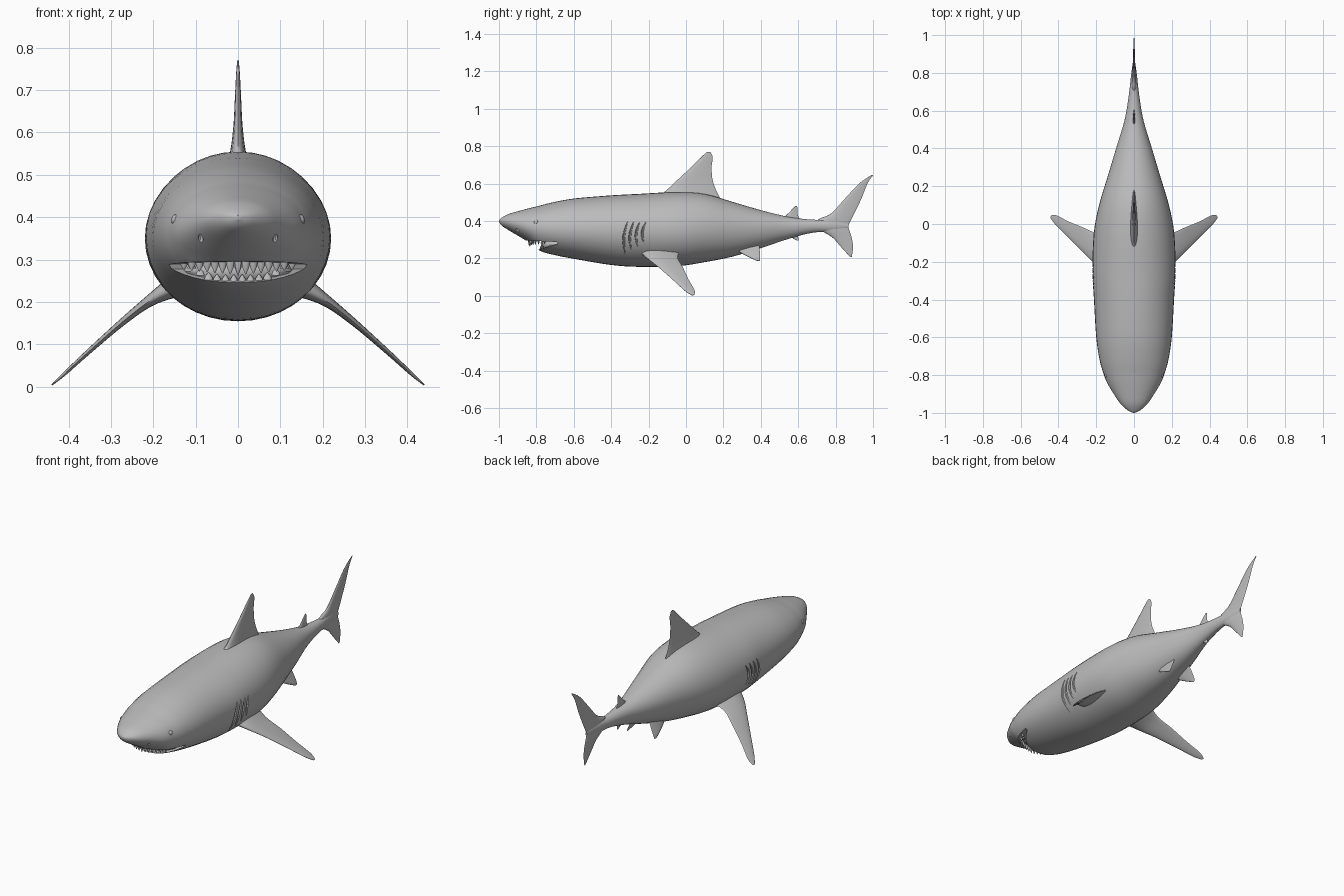
import bpy, bmesh, math
from mathutils import Vector
from mathutils.bvhtree import BVHTree

if "Cube" in bpy.data.objects:
    bpy.data.objects.remove(bpy.data.objects["Cube"])

grey = bpy.data.materials.new("shark grey")
grey.diffuse_color = (0.5, 0.5, 0.5, 1)
grey.use_nodes = True
grey.node_tree.nodes["Principled BSDF"].inputs["Base Color"].default_value = grey.diffuse_color


def loft(bm, rings):
    """Skin a list of equal point rings and cap both ends."""
    vs = [[bm.verts.new(p) for p in r] for r in rings]
    n = len(vs[0])
    for a, b in zip(vs, vs[1:]):
        for i in range(n):
            j = (i + 1) % n
            bm.faces.new((a[i], a[j], b[j], b[i]))
    bm.faces.new(vs[0])
    bm.faces.new(vs[-1])


def finish(name, bm, angle=40):
    bmesh.ops.recalc_face_normals(bm, faces=bm.faces)
    me = bpy.data.meshes.new(name)
    bm.to_mesh(me)
    bm.free()
    me.materials.append(grey)
    smooth(me, angle)
    ob = bpy.data.objects.new(name, me)
    bpy.context.collection.objects.link(ob)
    return ob


def smooth(me, angle):
    me.shade_smooth()
    me.set_sharp_from_angle(angle=math.radians(angle))


def spline(pts, sub):
    """Catmull-Rom through tuples of any length."""
    pts = [Vector(p) for p in pts]
    out = []
    for i in range(len(pts) - 1):
        p0, p1, p2 = pts[max(i - 1, 0)], pts[i], pts[i + 1]
        p3 = pts[min(i + 2, len(pts) - 1)]
        for k in range(sub):
            t = k / sub
            out.append(0.5 * (2 * p1 + (p2 - p0) * t + (2 * p0 - 5 * p1 + 4 * p2 - p3) * t * t
                              + (3 * p1 - p0 - 3 * p2 + p3) * t ** 3))
    return out + [pts[-1]]


def ellipsoid(bm, centre, radii):
    r = bmesh.ops.create_uvsphere(bm, u_segments=16, v_segments=10, radius=1)
    for v in r["verts"]:
        v.co = Vector(centre) + Vector(a * b for a, b in zip(v.co, radii))


# Body stations: y, bottom z, top z, widest z, half width
STATIONS = [
    (-1.0, .395, .405, .40, .004), (-.985, .375, .418, .40, .035),
    (-.95, .352, .437, .395, .073), (-.9, .322, .452, .385, .107),
    (-.84, .285, .468, .37, .143), (-.79, .245, .48, .365, .162),
    (-.72, .222, .498, .36, .182), (-.6, .198, .52, .355, .2),
    (-.4, .165, .537, .35, .212), (-.25, .155, .545, .35, .22),
    (-.05, .158, .555, .35, .213), (.1, .18, .545, .36, .185),
    (.25, .21, .502, .365, .14), (.4, .255, .458, .365, .095),
    (.55, .305, .422, .37, .05), (.68, .338, .407, .374, .028),
    (.8, .345, .405, .375, .014), (.87, .365, .385, .375, .004)]
N = 40
rings = []
for y, zb, zt, zm, w in spline(STATIONS, 4):
    ring = []
    for i in range(N):
        a = math.tau * i / N
        s = math.sin(a)
        ring.append((w * math.cos(a), y, zm + s * ((zt - zm) if s > 0 else (zm - zb))))
    rings.append(ring)
bm = bmesh.new()
loft(bm, rings)
bmesh.ops.recalc_face_normals(bm, faces=bm.faces)
skin = BVHTree.FromBMesh(bm)
body = finish("body", bm)


def from_side(y, z, s):
    return skin.ray_cast(Vector((s * 2, y, z)), Vector((-s, 0, 0)))[0]


def from_front(x, z):
    return skin.ray_cast(Vector((x, -3, z)), Vector((0, 1, 0)))[0]


def carve(cutter):
    mod = body.modifiers.new("cut", 'BOOLEAN')
    mod.operation = 'DIFFERENCE'
    mod.solver = 'EXACT'
    mod.object = cutter
    bpy.context.view_layer.objects.active = body
    bpy.ops.object.modifier_apply(modifier=mod.name)
    bpy.data.objects.remove(cutter)


# Mouth opening: a wedge cut across the head
WEDGE = [(-.95, .30), (-.69, .288), (-.685, .278), (-.74, .262), (-.80, .243), (-.95, .22)]
bm = bmesh.new()
loft(bm, [[(x, y, z) for y, z in WEDGE] for x in (-.3, .3)])
carve(finish("mouth_cutter", bm))

# Gill slits and nostrils: shallow grooves in the skin
bm = bmesh.new()
for s in (-1, 1):
    for i in range(4):
        path = []
        for k in range(11):
            t = k / 10
            z = .225 + .02 * i + t * (.17 - .02 * i)
            y = -.325 + .033 * i - .014 * math.sin(math.pi * t) + .012 * t
            r = .002 + .005 * math.sin(math.pi * t)
            path.append((from_side(y, z, s), r))
        loft(bm, [[p + Vector((r * 1.3 * math.cos(a), r * math.sin(a), 0))
                   for a in (math.tau * j / 8 for j in range(8))] for p, r in path])
    ellipsoid(bm, from_front(s * .088, .35), (.006, .012, .013))
carve(finish("groove_cutter", bm))
smooth(body.data, 35)

# Mouth lining that closes the inside of the jaws
bm = bmesh.new()
ellipsoid(bm, (0, -.69, .272), (.13, .085, .045))
finish("mouth_lining", bm)

# Teeth following the jaw outlines
for name, count, half, height in (("upper_teeth", 15, .14, -.036), ("lower_teeth", 12, .12, .024)):
    bm = bmesh.new()
    for i in range(count):
        x = half * (2 * i / (count - 1) - 1)
        z = .293 if height < 0 else .245
        hit = from_front(x, z)
        if height > 0:
            for _ in range(3):
                z = .243 + max(0, hit.y + .80) * .33
                hit = from_front(x, z)
        base = hit + Vector((-.09 * x, .014, -.004 if height > 0 else .006))
        h = height * (1 - .35 * abs(x) / half)
        loft(bm, [[base + Vector((r * math.cos(a), .6 * r * math.sin(a), d))
                   for a in (math.tau * j / 8 for j in range(8))]
                  for r, d in ((.011, 0), (.008, h * .5), (.0008, h))])
    finish(name, bm)

# Eyes
for s, side in ((-1, "left"), (1, "right")):
    bm = bmesh.new()
    p = from_side(-.80, .393, s)
    ellipsoid(bm, p - Vector((s * .008, 0, 0)), (.012, .014, .014))
    finish(side + "_eye", bm)


def fin(name, sections, s=1):
    """Sections: x, z, leading y, trailing y, half thickness."""
    secs = spline(sections, 4)
    span = Vector((s * (secs[-1][0] - secs[0][0]), 0, secs[-1][1] - secs[0][1]))
    normal = span.cross(Vector((0, 1, 0))).normalized()
    rings = []
    for x, z, y0, y1, th in secs:
        ring = []
        for i in range(20):
            a = math.tau * i / 20
            c = (1 - math.cos(a)) / 2
            p = Vector((s * x, y0 + (y1 - y0) * c, z))
            ring.append(p + normal * th * math.sin(a) * (1.2 - .8 * c))
        rings.append(ring)
    bm = bmesh.new()
    loft(bm, rings)
    finish(name, bm, 60)


# Fins on the centre line
fin("dorsal_fin", [(0, .49, -.20, .20, .036), (0, .56, -.11, .163, .02), (0, .62, -.045, .142, .012),
                   (0, .69, .03, .137, .008), (0, .74, .08, .143, .005), (0, .77, .112, .13, .002)])
fin("tail_fin", [(0, .207, .878, .886, .002), (0, .26, .83, .893, .005), (0, .31, .785, .886, .009),
                 (0, .345, .73, .875, .014), (0, .375, .69, .869, .016), (0, .41, .71, .885, .013),
                 (0, .44, .775, .90, .009), (0, .52, .85, .938, .006), (0, .6, .925, .97, .004),
                 (0, .645, .99, 1.0, .001)])
fin("second_dorsal_fin", [(0, .40, .50, .615, .010), (0, .435, .54, .597, .006),
                          (0, .465, .57, .596, .004), (0, .48, .585, .594, .002)])
fin("anal_fin", [(0, .35, .50, .61, .010), (0, .32, .55, .60, .006), (0, .296, .592, .603, .002)])

# Paired fins
for s, side in ((-1, "left"), (1, "right")):
    fin(side + "_pectoral_fin",
        [(.12, .25, -.26, -.02, .04), (.2, .208, -.217, -.045, .017), (.27, .155, -.15, -.018, .01),
         (.35, .085, -.07, .015, .007), (.41, .03, -.01, .046, .005), (.44, .004, .028, .045, .002)], s)
    fin(side + "_pelvic_fin",
        [(.045, .28, .24, .39, .014), (.065, .235, .285, .395, .008),
         (.078, .205, .34, .397, .005), (.084, .187, .378, .395, .002)], s)
